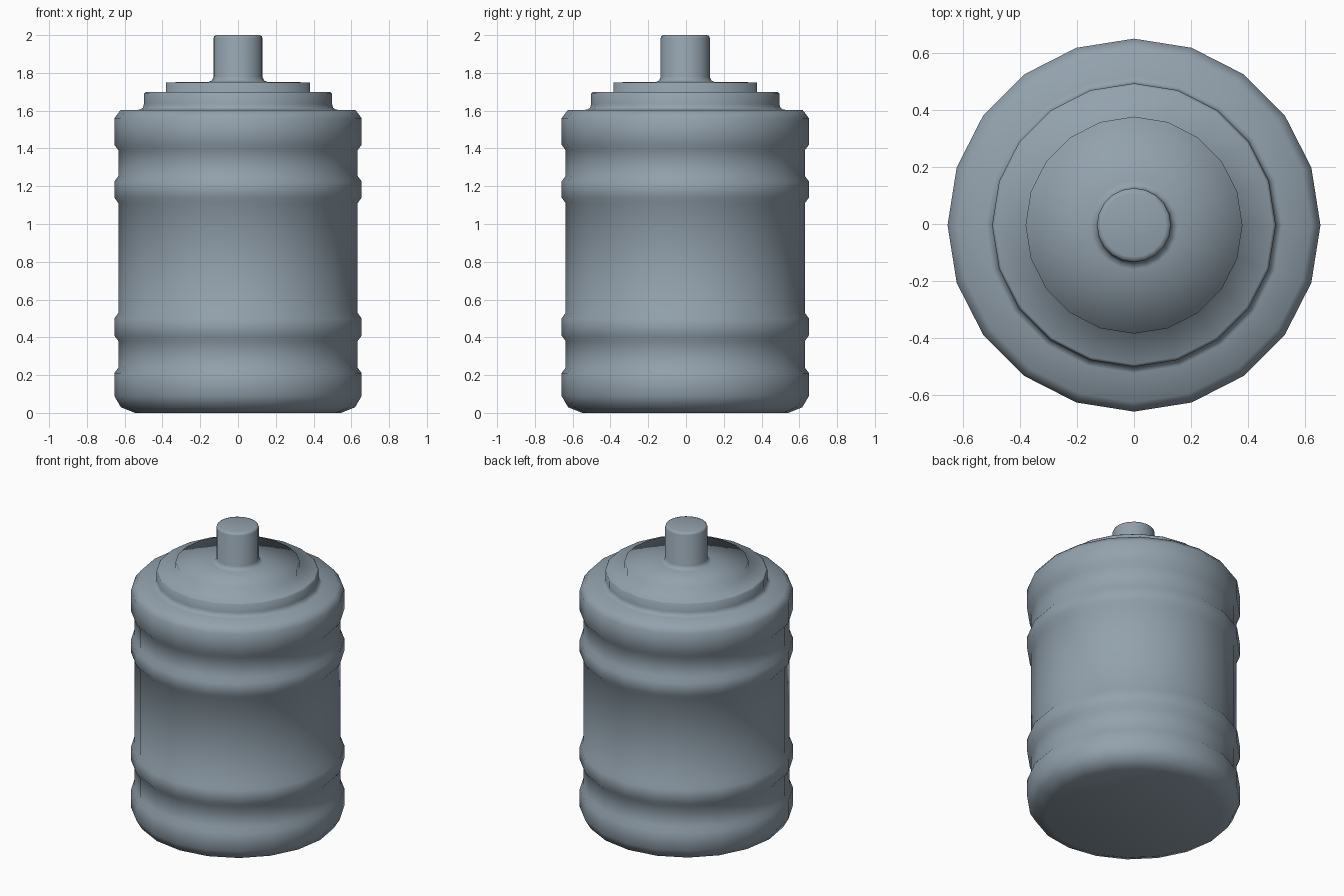
import bpy, bmesh
from math import cos, sin, pi

cube = bpy.data.objects.get("Cube")
if cube:
    bpy.data.objects.remove(cube)

SIDES = 20
OUTER, WAIST = 0.655, 0.633

mat = bpy.data.materials.new("slate_grey_blue")
mat.use_nodes = True
colour = (0.29, 0.36, 0.42, 1)
mat.diffuse_color = colour
mat.node_tree.nodes["Principled BSDF"].inputs["Base Color"].default_value = colour


def lathe(name, profile):
    """Turn (radius, height) points round the z axis; end radii are capped."""
    bm = bmesh.new()
    rings = [[bm.verts.new((r * cos(2 * pi * i / SIDES),
                            r * sin(2 * pi * i / SIDES) - 0.004, z))
              for i in range(SIDES)] for r, z in profile]
    for low, high in zip(rings, rings[1:]):
        for i in range(SIDES):
            j = (i + 1) % SIDES
            bm.faces.new((low[i], low[j], high[j], high[i]))
    bm.faces.new(rings[0][::-1])
    bm.faces.new(rings[-1])
    for face in bm.faces:
        face.smooth = True
    mesh = bpy.data.meshes.new(name)
    bm.to_mesh(mesh)
    bm.free()
    mesh.materials.append(mat)
    obj = bpy.data.objects.new(name, mesh)
    bpy.context.collection.objects.link(obj)
    return obj


# Barrel: rounded foot, grooved wall with raised bands, rounded shoulder
barrel = [(0.545, 0), (0.62, 0.03), (OUTER, 0.09)]
for groove_low, groove_high in ((0.22, 0.39), (0.51, 1.12), (1.235, 1.4)):
    barrel += [(OUTER, groove_low - 0.01), (WAIST, groove_low + 0.02),
               (WAIST, groove_high - 0.01), (OUTER, groove_high + 0.02)]
barrel += [(OUTER, 1.56), (0.622, 1.603)]

# Stepped lid and spout continue the same skin
lid = [(0.52, 1.605), (0.504, 1.615), (0.498, 1.635),
       (0.498, 1.69), (0.488, 1.7), (0.381, 1.7), (0.381, 1.75)]
spout = [(0.155, 1.752), (0.138, 1.76), (0.13, 1.778),
         (0.13, 1.985), (0.125, 1.996), (0.112, 2.0)]
lathe("water_jug", barrel + lid + spout)
